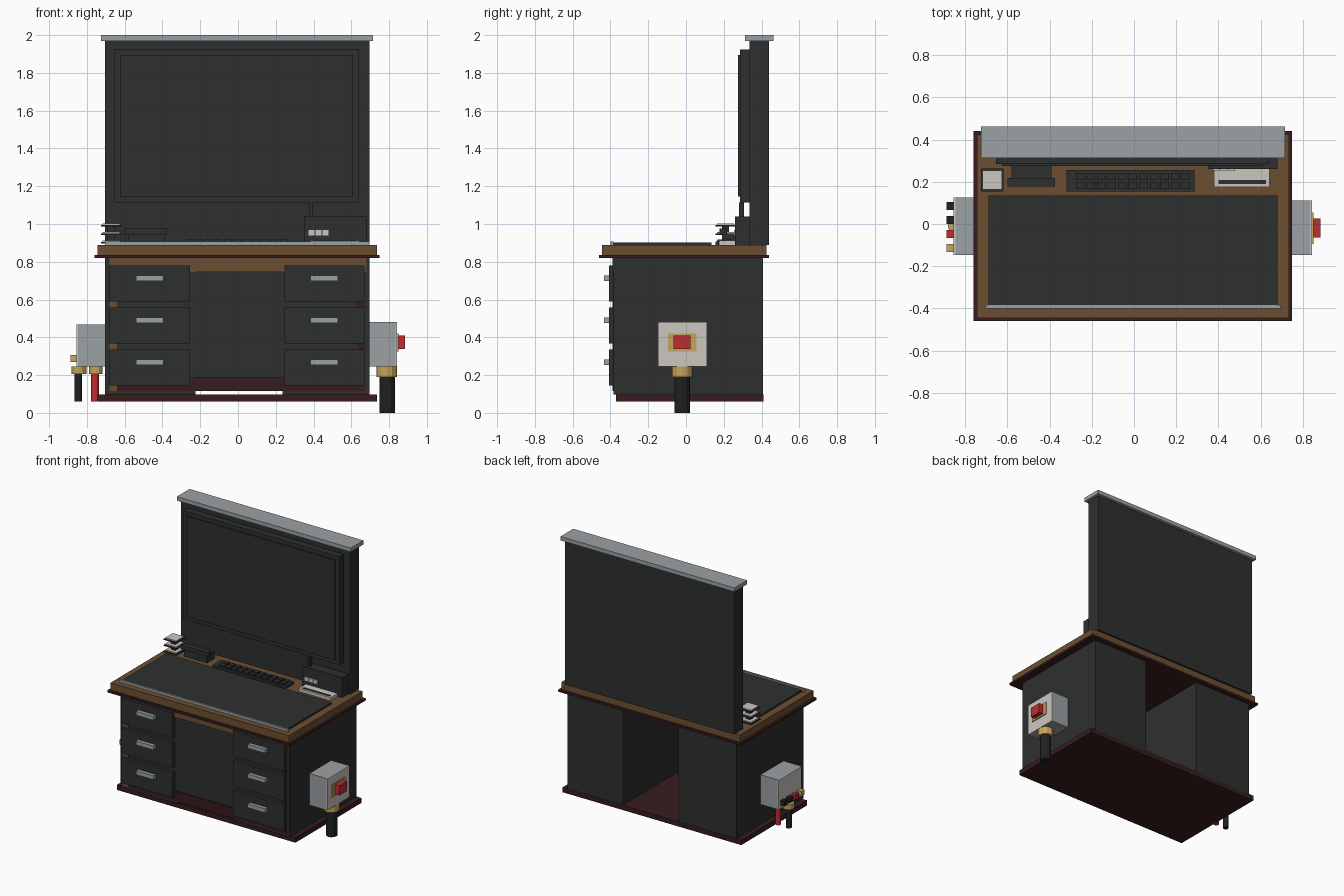
import bpy, bmesh, math


def material(name, rgb):
    m = bpy.data.materials.new(name)
    m.diffuse_color = (*rgb, 1)
    return m


DARK = material("charcoal", (0.027, 0.028, 0.028))
WOOD = material("wood", (0.150, 0.078, 0.031))
MAROON = material("dark maroon", (0.040, 0.012, 0.013))
GREY = material("steel grey", (0.33, 0.355, 0.375))
WHITE = material("off white", (0.60, 0.57, 0.53))
GOLD = material("brass", (0.56, 0.37, 0.11))
RED = material("red", (0.52, 0.025, 0.03))
BLACK = material("black rubber", (0.014, 0.015, 0.015))


def finish(name, bm, mat):
    me = bpy.data.meshes.new(name)
    bm.to_mesh(me)
    bm.free()
    me.materials.append(mat)
    ob = bpy.data.objects.new(name, me)
    bpy.context.collection.objects.link(ob)
    return ob


def box(name, x, y, z, mat):
    """Box from (min, max) ranges on each axis."""
    bm = bmesh.new()
    bmesh.ops.create_cube(bm, size=1)
    for v in bm.verts:
        for i, r in enumerate((x, y, z)):
            v.co[i] = r[0] if v.co[i] < 0 else r[1]
    return finish(name, bm, mat)


def post(name, x, y, z, radius, mat, sides=12):
    """Upright faceted cylinder."""
    bm = bmesh.new()
    bmesh.ops.create_cone(bm, cap_ends=True, segments=sides, radius1=radius,
                          radius2=radius, depth=z[1] - z[0])
    bmesh.ops.translate(bm, verts=bm.verts, vec=(x, y, (z[0] + z[1]) / 2))
    return finish(name, bm, mat)


# Desk carcass
box("base_plate", (-0.745, 0.735), (-0.37, 0.41), (0.06, 0.097), MAROON)
box("left_pedestal", (-0.705, -0.225), (-0.383, 0.408), (0.097, 0.822), DARK)
box("right_pedestal", (0.235, 0.695), (-0.383, 0.408), (0.097, 0.822), DARK)
box("modesty_panel", (-0.225, 0.235), (-0.38, -0.36), (0.19, 0.75), DARK)
box("desk_trim", (-0.76, 0.75), (-0.46, 0.44), (0.82, 0.836), MAROON)
box("desk_top", (-0.745, 0.735), (-0.445, 0.425), (0.836, 0.89), WOOD)

# Front face frame
box("top_rail", (-0.68, 0.68), (-0.39, -0.37), (0.745, 0.82), WOOD)
box("left_stile", (-0.68, -0.64), (-0.389, -0.37), (0.115, 0.745), WOOD)
box("right_stile", (0.63, 0.67), (-0.389, -0.37), (0.115, 0.745), MAROON)
box("bottom_rail", (-0.64, 0.63), (-0.388, -0.37), (0.115, 0.19), MAROON)

# Drawers with handles
for side, x0 in (("left", -0.68), ("right", 0.245)):
    for i in range(3):
        z = 0.145 + 0.2225 * i
        box(f"{side}_drawer_{i}", (x0, x0 + 0.425), (-0.408, -0.38), (z, z + 0.19), DARK)
        box(f"{side}_handle_{i}", (x0 + 0.14, x0 + 0.285), (-0.435, -0.405),
            (z + 0.108, z + 0.138), GREY)

# Work mat and front strip
box("work_mat", (-0.69, 0.68), (-0.385, 0.135), (0.89, 0.903), DARK)
box("front_strip", (-0.705, 0.695), (-0.4, -0.385), (0.89, 0.908), GREY)

# Back board with cap and screen
box("back_board", (-0.705, 0.695), (0.335, 0.44), (0.89, 1.97), DARK)
box("board_cap", (-0.725, 0.715), (0.312, 0.462), (1.97, 2.0), GREY)
box("screen_frame", (-0.655, 0.64), (0.285, 0.335), (1.115, 1.925), DARK)
box("screen", (-0.625, 0.61), (0.276, 0.285), (1.145, 1.895), DARK)

# Paper trays
for i in range(3):
    z = 0.898 + 0.045 * i
    box(f"tray_{i}", (-0.725, -0.618), (0.155, 0.262), (z, z + 0.007), DARK)
    box(f"paper_{i}", (-0.717, -0.626), (0.163, 0.254), (z + 0.007, z + 0.015), WHITE)
box("tray_post", (-0.69, -0.653), (0.19, 0.227), (0.89, 0.988), DARK)

# Telephone
box("phone_body", (-0.58, -0.39), (0.19, 0.28), (0.89, 0.95), DARK)
box("phone_handset", (-0.6, -0.375), (0.178, 0.218), (0.945, 0.975), DARK)

# Keyboard
box("keyboard", (-0.32, 0.287), (0.155, 0.255), (0.89, 0.908), DARK)
for r in range(2):
    for c in range(11):
        x, y = -0.275 + 0.05 * c, 0.166 + 0.042 * r
        box(f"key_{r}_{c}", (x, x + 0.04), (y, y + 0.034), (0.908, 0.919), DARK)

# Radio unit with antenna and buttons
box("radio", (0.35, 0.68), (0.26, 0.335), (0.89, 1.04), DARK)
box("antenna", (0.375, 0.398), (0.28, 0.308), (1.04, 1.115), DARK)
for i in range(3):
    x = 0.374 + 0.037 * i
    box(f"radio_button_{i}", (x, x + 0.031), (0.253, 0.26), (0.94, 0.968), WHITE)

# Card holder
box("card_holder", (0.38, 0.642), (0.175, 0.26), (0.89, 0.912), WHITE)
box("card_slot", (0.4, 0.625), (0.19, 0.208), (0.912, 0.915), DARK)

# Right switch box
box("right_box", (0.695, 0.835), (-0.147, 0.112), (0.245, 0.482), GREY)
box("right_box_cover", (0.835, 0.843), (-0.147, 0.112), (0.245, 0.482), WHITE)
box("switch_plate", (0.843, 0.85), (-0.095, 0.055), (0.325, 0.42), GOLD)
box("switch_button", (0.85, 0.885), (-0.065, 0.025), (0.337, 0.41), RED)
post("right_collar", 0.788, -0.02, (0.19, 0.245), 0.055, GOLD)
post("right_cable", 0.79, -0.02, (0.0, 0.19), 0.04, BLACK)

# Left socket box
box("left_box", (-0.847, -0.7), (-0.147, 0.125), (0.245, 0.467), GREY)
box("left_box_cover", (-0.855, -0.847), (-0.147, 0.125), (0.245, 0.467), WHITE)
for i, mat in enumerate((BLACK, BLACK, RED, GOLD)):
    y = 0.085 - 0.0665 * i
    box(f"socket_{i}", (-0.888, -0.855), (y - 0.019, y + 0.019), (0.27, 0.307), mat)
post("left_collar", -0.842, -0.01, (0.207, 0.245), 0.04, GOLD)
post("left_cable", -0.845, -0.01, (0.06, 0.207), 0.02, BLACK)
post("red_collar", -0.753, -0.01, (0.207, 0.245), 0.035, GOLD)
post("red_cable", -0.757, -0.01, (0.06, 0.207), 0.02, RED)
